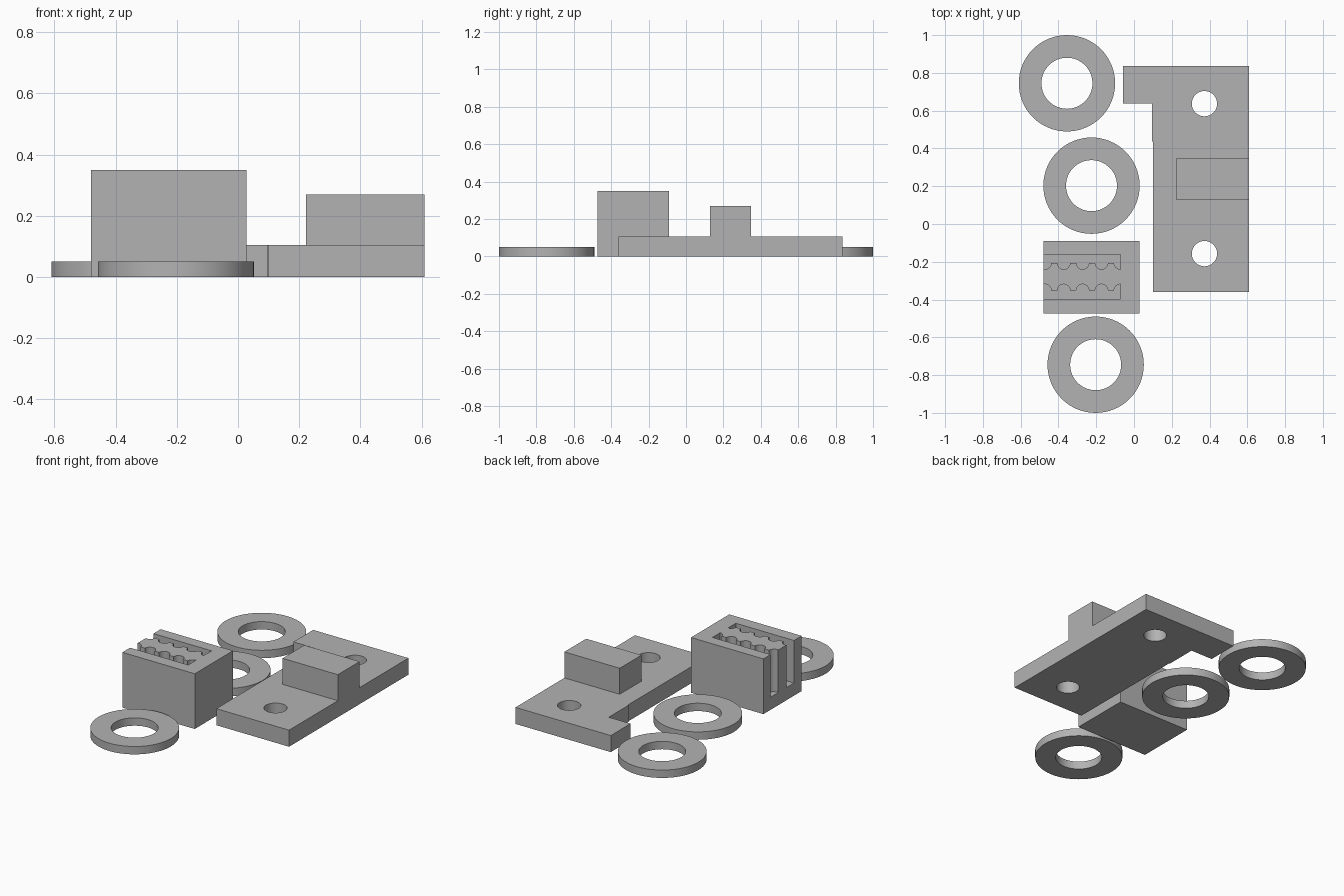
import bpy, bmesh, math

if "Cube" in bpy.data.objects:
    bpy.data.objects.remove(bpy.data.objects["Cube"])

grey = bpy.data.materials.new("plain_grey")
grey.diffuse_color = (0.45, 0.45, 0.45, 1)
grey.use_nodes = True
grey.node_tree.nodes["Principled BSDF"].inputs["Base Color"].default_value = grey.diffuse_color


def prism(name, outline, z0, z1):
    """Extrude a flat outline from z0 to z1."""
    bm = bmesh.new()
    face = bm.faces.new([bm.verts.new((x, y, z0)) for x, y in outline])
    ext = bmesh.ops.extrude_face_region(bm, geom=[face])
    top = [v for v in ext["geom"] if isinstance(v, bmesh.types.BMVert)]
    bmesh.ops.translate(bm, verts=top, vec=(0, 0, z1 - z0))
    bmesh.ops.recalc_face_normals(bm, faces=bm.faces)
    mesh = bpy.data.meshes.new(name)
    bm.to_mesh(mesh)
    bm.free()
    mesh.materials.append(grey)
    obj = bpy.data.objects.new(name, mesh)
    bpy.context.collection.objects.link(obj)
    return obj


def rect(x0, x1, y0, y1):
    return [(x0, y0), (x1, y0), (x1, y1), (x0, y1)]


def circle(cx, cy, r, n=64):
    return [(cx + r * math.cos(2 * math.pi * i / n),
             cy + r * math.sin(2 * math.pi * i / n)) for i in range(n)]


def activate(obj):
    bpy.ops.object.select_all(action='DESELECT')
    obj.select_set(True)
    bpy.context.view_layer.objects.active = obj


def cut(obj, cutter):
    """Subtract the cutter and discard it."""
    mod = obj.modifiers.new("cut", 'BOOLEAN')
    mod.operation = 'DIFFERENCE'
    mod.solver = 'EXACT'
    mod.object = cutter
    activate(obj)
    bpy.ops.object.modifier_apply(modifier=mod.name)
    bpy.data.objects.remove(cutter)


def smooth(obj):
    activate(obj)
    bpy.ops.object.shade_smooth_by_angle(angle=math.radians(30))


# Three flat washers
for i, (x, y) in enumerate([(-0.355, 0.745), (-0.225, 0.203), (-0.203, -0.745)]):
    washer = prism(f"washer_{i + 1}", circle(x, y, 0.255), 0, 0.05)
    cut(washer, prism("bore", circle(x, y, 0.135), -0.1, 0.2))
    smooth(washer)

# Mounting plate with side tab and two screw holes
plate = prism("mounting_plate", [
    (0.10, -0.36), (0.61, -0.36), (0.61, 0.836), (-0.058, 0.836),
    (-0.058, 0.638), (0.095, 0.638), (0.095, 0.437), (0.10, 0.437)], 0, 0.105)
for y in (0.637, -0.157):
    cut(plate, prism("screw_hole", circle(0.373, y, 0.067, 48), -0.1, 0.3))
smooth(plate)

# Raised boss on the plate
prism("plate_boss", rect(0.222, 0.61, 0.129, 0.347), 0.105, 0.27)

# Belt clamp block with two toothed slots open on the left
block = prism("belt_clamp", rect(-0.48, 0.028, -0.473, -0.09), 0, 0.35)
MID, FLOOR, END, R = -0.279, 0.08, -0.072, 0.034
for side in (1, -1):
    # straight back wall, then scalloped wall running toward the open end
    pts = [(-0.55, 0.117), (END, 0.117)]
    for k in range(5):
        cx = END - 0.1 * k
        for a in range(0 if k else 4, 9):
            t = math.pi * a / 8
            pts.append((cx + R * math.cos(t), 0.073 - R * math.sin(t)))
    pts.append((-0.55, 0.073))
    outline = [(x, MID + side * y) for x, y in pts]
    cut(block, prism("slot", outline, FLOOR, 0.5))
smooth(block)
